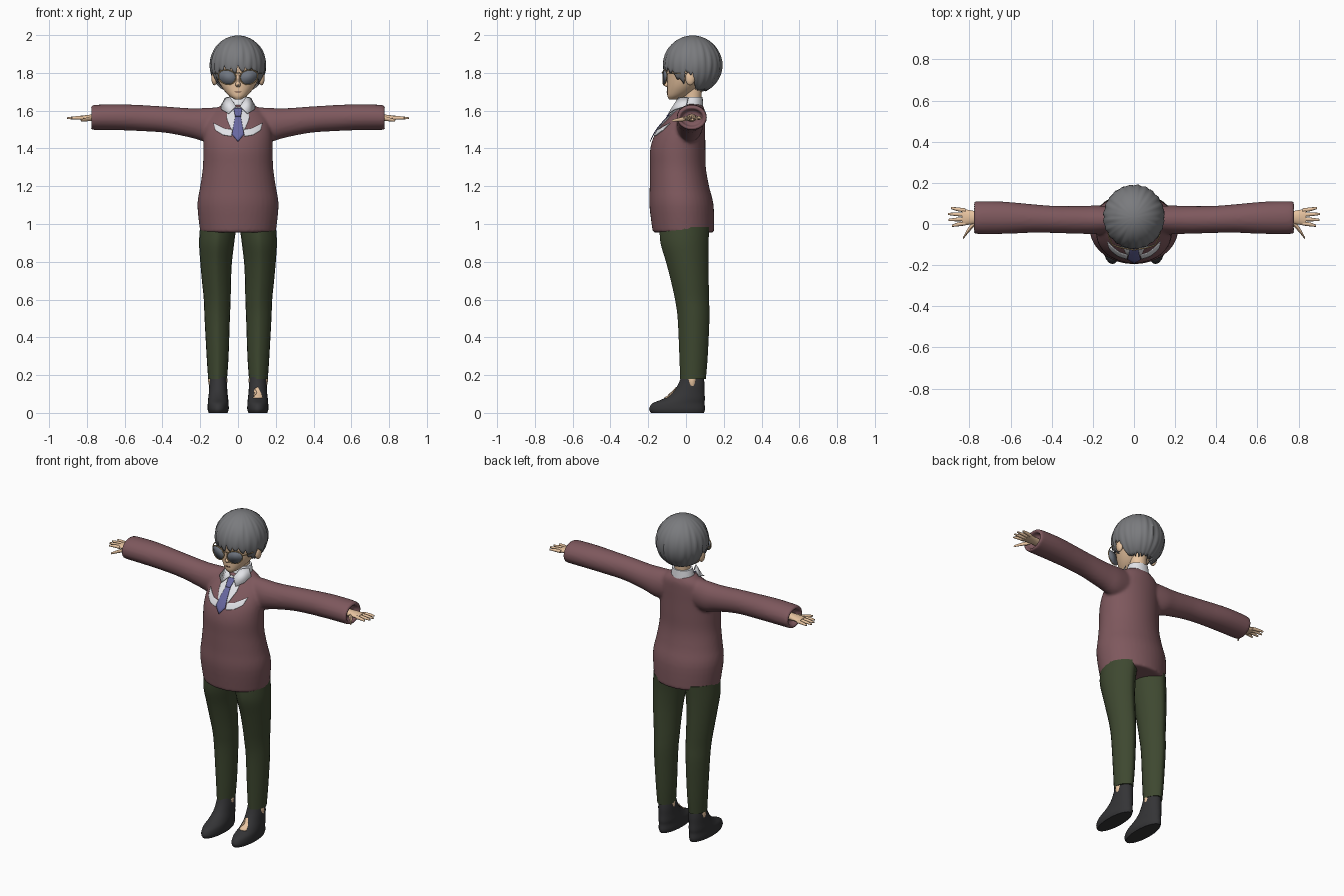
import bpy, bmesh, math, random
from mathutils import Vector
from mathutils.bvhtree import BVHTree

random.seed(4)
if "Cube" in bpy.data.objects:
    bpy.data.objects.remove(bpy.data.objects["Cube"])


def material(name, r, g, b):
    lin = [((c / 255 + 0.055) / 1.055) ** 2.4 for c in (r, g, b)] + [1]
    m = bpy.data.materials.new(name)
    m.use_nodes = True
    m.diffuse_color = lin
    m.node_tree.nodes["Principled BSDF"].inputs["Base Color"].default_value = lin
    return m


wool = material("maroon wool", 126, 88, 93)
cloth = material("dark green cloth", 62, 72, 48)
leather = material("black leather", 52, 52, 54)
hair_grey = material("grey hair", 122, 123, 126)
skin = material("skin", 232, 196, 160)
white = material("white cotton", 232, 233, 238)
tie_blue = material("blue violet silk", 104, 104, 160)
lens_grey = material("grey lens", 112, 118, 128)
gold = material("gold wire", 190, 160, 112)
dark = material("dark brown", 95, 62, 52)


def finish(name, bm, mat, angle=40):
    bmesh.ops.recalc_face_normals(bm, faces=bm.faces)
    me = bpy.data.meshes.new(name)
    bm.to_mesh(me)
    bm.free()
    me.materials.append(mat)
    me.shade_smooth()
    me.set_sharp_from_angle(angle=math.radians(angle))
    ob = bpy.data.objects.new(name, me)
    bpy.context.collection.objects.link(ob)
    return ob


def spline(sections, steps):
    """Smoothly interpolate a list of cross sections."""
    out = []
    for i in range(len(sections) - 1):
        p0, p1 = sections[max(i - 1, 0)], sections[i]
        p2, p3 = sections[i + 1], sections[min(i + 2, len(sections) - 1)]
        for k in range(steps):
            t = k / steps
            out.append([b + t * (c - a) / 2 + t * t * (a - 2.5 * b + 2 * c - d / 2)
                        + t ** 3 * (1.5 * (b - c) + (d - a) / 2)
                        for a, b, c, d in zip(p0, p1, p2, p3)])
    return out + [sections[-1]]


def add_loft(bm, sections, axis="z", s=1, n=24, power=1, steps=4):
    """Loft ellipses (position, centre a, centre b, radius a, radius b) along an axis."""
    rings = []
    for pos, ca, cb, ra, rb in spline(sections, steps):
        ring = []
        for k in range(n):
            c, d = math.cos(math.tau * k / n), math.sin(math.tau * k / n)
            a = ca + ra * math.copysign(abs(c) ** power, c)
            b = cb + rb * d
            co = (s * a, b, pos) if axis == "z" else (s * pos, a, b)
            ring.append(bm.verts.new(co))
        rings.append(ring)
    for lo, hi in zip(rings, rings[1:]):
        for k in range(n):
            bm.faces.new((lo[k], lo[k - 1], hi[k - 1], hi[k]))
    bm.faces.new(rings[0])
    bm.faces.new(rings[-1])


def loft(name, sections, mat, **kw):
    bm = bmesh.new()
    add_loft(bm, sections, **kw)
    return finish(name, bm, mat)


def ball(name, loc, size, mat):
    bm = bmesh.new()
    bmesh.ops.create_uvsphere(bm, u_segments=16, v_segments=10, radius=1)
    bmesh.ops.scale(bm, vec=size, verts=bm.verts)
    bmesh.ops.translate(bm, vec=loc, verts=bm.verts)
    return finish(name, bm, mat)


def tube(name, pts, r, mat, cyclic=False):
    cu = bpy.data.curves.new(name, "CURVE")
    cu.dimensions = "3D"
    cu.bevel_depth = r
    cu.bevel_resolution = 1
    sp = cu.splines.new("POLY")
    sp.points.add(len(pts) - 1)
    for p, co in zip(sp.points, pts):
        p.co = (*co, 1)
    sp.use_cyclic_u = cyclic
    cu.materials.append(mat)
    bpy.context.collection.objects.link(bpy.data.objects.new(name, cu))


def plate(name, outline, mat, base=None, lift=0.005, s=1):
    """Flat outline; with a base, (x, z) points are draped on its front."""
    bm = bmesh.new()
    pts = [(s * p[0], -0.06, p[1]) if base else (s * p[0], p[1], p[2]) for p in outline]
    bm.faces.new([bm.verts.new(p) for p in pts])
    if base:
        bmesh.ops.triangulate(bm, faces=bm.faces)
        bmesh.ops.subdivide_edges(bm, edges=bm.edges, cuts=5, use_grid_fill=True)
        tree = BVHTree.FromObject(base, bpy.context.evaluated_depsgraph_get())
        for v in bm.verts:
            hit = tree.ray_cast(Vector((v.co.x, -1, v.co.z)), Vector((0, 1, 0)))[0]
            if hit:
                v.co.y = hit.y - lift
    ob = finish(name, bm, mat)
    ob.modifiers.new("thickness", "SOLIDIFY").thickness = 0.004
    return ob


SIDES = (("left", 1), ("right", -1))

# Sweater: torso and sleeves fused into one knit surface
bm = bmesh.new()
add_loft(bm, [(.955, 0, -.013, .2, .163), (1.1, 0, -.024, .215, .17), (1.2, 0, -.035, .2, .157),
              (1.3, 0, -.043, .186, .148), (1.4, 0, -.043, .184, .146), (1.48, 0, -.03, .18, .132),
              (1.55, 0, -.003, .165, .105), (1.6, 0, .02, .13, .08), (1.635, 0, .03, .075, .055)],
         n=40)
for label, s in SIDES:
    add_loft(bm, [(.08, .02, 1.53, .06, .09), (.17, .02, 1.525, .07, .09), (.25, .02, 1.535, .068, .078),
                  (.38, .022, 1.552, .066, .07), (.5, .027, 1.56, .07, .069), (.62, .03, 1.565, .078, .069),
                  (.74, .031, 1.565, .08, .067), (.777, .031, 1.562, .077, .063),
                  (.777, .031, 1.562, .062, .048), (.745, .031, 1.562, .056, .042)], axis="x", s=s)
sweater = finish("sweater", bm, wool)
mod = sweater.modifiers.new("fuse", "REMESH")
mod.mode = "VOXEL"
mod.voxel_size = 0.009
mod.use_smooth_shade = True
mod = sweater.modifiers.new("soften", "SMOOTH")
mod.factor = 0.5
mod.iterations = 5
bpy.context.view_layer.update()

# Shirt front, wings and tie lying on the sweater
for label, s in SIDES:
    plate(label + "_shirt_front", [(0, 1.62), (.055, 1.62), (.06, 1.56), (.035, 1.5), (0, 1.49)],
          white, sweater, s=s)
    plate(label + "_shirt_wing", [(.03, 1.5), (.07, 1.505), (.13, 1.535), (.12, 1.497), (.08, 1.472),
                                  (.035, 1.465)], white, sweater, s=s)
plate("tie_blade", [(-.013, 1.58), (.013, 1.58), (.032, 1.475), (0, 1.437), (-.032, 1.475)],
      tie_blue, sweater, lift=0.011)
plate("tie_knot", [(-.024, 1.615), (.024, 1.615), (.015, 1.572), (-.015, 1.572)],
      tie_blue, sweater, lift=0.016)

# Collar
loft("collar_band", [(1.6, 0, .028, .075, .065), (1.64, 0, .032, .068, .058), (1.672, 0, .036, .06, .052)],
     white)
for label, s in SIDES:
    plate(label + "_collar_flap", [(.012, -.062, 1.625), (.042, -.04, 1.672), (.07, .01, 1.668),
                                   (.092, .0, 1.625), (.088, -.06, 1.607), (.05, -.095, 1.585)], white, s=s)

# Trousers and feet
for label, s in SIDES:
    loft(label + "_trouser_leg",
         [(.18, .108, .037, .05, .068), (.3, .108, .04, .058, .075), (.5, .11, .04, .067, .084),
          (.6, .11, .032, .071, .09), (.7, .114, .02, .077, .1), (.8, .116, .006, .084, .112),
          (.9, .113, -.008, .093, .127), (.985, .105, -.008, .096, .132)], cloth, s=s, power=1.35)
    loft(label + "_ankle", [(.1, .107, .035, .03, .03), (.165, .107, .032, .051, .03),
                            (.21, .107, .035, .042, .045)], skin, s=s)
    shoe = loft(label + "_shoe",
                [(0, .105, -.045, .05, .14), (.02, .105, -.047, .056, .148), (.05, .105, -.04, .055, .138),
                 (.075, .105, -.01, .053, .11), (.11, .105, .014, .049, .084),
                 (.15, .105, .028, .047, .07), (.19, .105, .034, .044, .06)], leather, s=s)
    if s > 0:
        bpy.context.view_layer.update()
        plate("instep_skin", [(.08, .08), (.13, .08), (.125, .1), (.105, .138), (.09, .13), (.1, .105)],
              skin, shoe)

# Hands
for label, s in SIDES:
    loft(label + "_palm", [(.74, .03, 1.562, .026, .02), (.79, .032, 1.562, .034, .016),
                           (.835, .033, 1.561, .04, .012)], skin, axis="x", s=s, n=16)
    for i, tip in enumerate((.885, .902, .905, .89)):
        y = .003 + .021 * i
        spread = (i - 1.5) * .004
        loft(f"{label}_finger_{i + 1}", [(.82, y, 1.561, .01, .01), (.86, y + spread, 1.562, .009, .009),
                                         (tip, y + 2 * spread, 1.56, .005, .005)],
             skin, axis="x", s=s, n=10)
    loft(label + "_thumb", [(.775, .005, 1.558, .016, .013), (.805, -.03, 1.553, .013, .01),
                            (.83, -.068, 1.548, .006, .006)], skin, axis="x", s=s, n=10)

# Head, neck, ears, nose and mouth
loft("neck", [(1.58, 0, .035, .05, .05), (1.66, 0, .035, .046, .046), (1.76, 0, .04, .05, .05)], skin)
head = loft("head", [(1.658, 0, -.07, .014, .018), (1.675, 0, -.052, .042, .046),
                     (1.7, 0, -.03, .068, .07), (1.735, 0, -.01, .093, .09), (1.78, 0, .012, .113, .114),
                     (1.83, 0, .025, .122, .132), (1.88, 0, .03, .118, .128), (1.93, 0, .035, .09, .1)], skin)
loft("nose", [(1.725, 0, -.096, .009, .006), (1.737, 0, -.1, .014, .022), (1.755, 0, -.099, .01, .015),
              (1.79, 0, -.1, .007, .008)], skin, n=12)
bpy.context.view_layer.update()
plate("mouth", [(-.02, 1.701), (.02, 1.701), (.012, 1.696), (-.012, 1.696)], dark, head, lift=0.003)
for label, s in SIDES:
    ball(label + "_ear", (s * .125, .022, 1.772), (.016, .026, .038), skin)
    plate(label + "_eyebrow", [(.025, 1.828), (.09, 1.834), (.06, 1.842)], dark, head, lift=0.003, s=s)

# Glasses: rounded teardrop lenses in wire rims
for label, s in SIDES:
    rim = []
    for k in range(24):
        a = math.tau * k / 24
        x = .058 + .046 * math.cos(a) + .006 * math.sin(a)
        z = 1.782 + (.034 if math.sin(a) > 0 else .044) * math.sin(a)
        rim.append((s * x, -.123 + 2 * x * x, z))
    plate(label + "_lens", [(s * x, y, z) for x, y, z in rim], lens_grey, s=s)
    tube(label + "_rim", rim, .0028, gold, True)
    tube(label + "_temple", [(s * .104, -.101, 1.795), (s * .124, -.06, 1.797), (s * .13, .02, 1.797)],
         .0028, gold)
tube("bridge", [(-.016, -.123, 1.797), (0, -.127, 1.801), (.016, -.123, 1.797)], .0028, gold)

# Hair: ribbed dome from the crown to a jagged hairline
bm = bmesh.new()
n, rows = 96, 18
crown = bm.verts.new((0, .035, 1.998))
rings = [[] for _ in range(rows)]
for k in range(n):
    a = math.tau * k / n
    back = -math.cos(a)
    side = abs(math.sin(a))
    # hairline: short fringe, sideburn in front of the ear, nape behind
    reach = 101 + 24 * math.exp(-((back + .45) / .2) ** 2)
    if back > -.1:
        reach = 104 + 46 * min(1, (back + .1) / .35)
    reach += (-9, -2, 5, 1)[k % 4] * (1.0 if back < .2 else .4) + random.uniform(-4, 4)
    ridge = (.0, .012, .025, .012)[k % 4] + random.uniform(-.008, .008)
    for r in range(rows):
        t = (r + 1) / rows
        phi = math.radians(reach) * t
        swell = 1 + ridge * min(1, 2 * t) + .008 * math.sin(9 * t + k)
        rings[r].append(bm.verts.new((.147 * swell * math.sin(phi) * math.sin(a),
                                      .035 - .154 * swell * math.sin(phi) * math.cos(a),
                                      1.842 + .156 * math.cos(phi))))
for k in range(n):
    bm.faces.new((crown, rings[0][k - 1], rings[0][k]))
    for lo, hi in zip(rings, rings[1:]):
        bm.faces.new((lo[k - 1], lo[k], hi[k], hi[k - 1]))
hair = finish("hair", bm, hair_grey, 50)
mod = hair.modifiers.new("thickness", "SOLIDIFY")
mod.thickness = 0.008
mod.offset = -1
